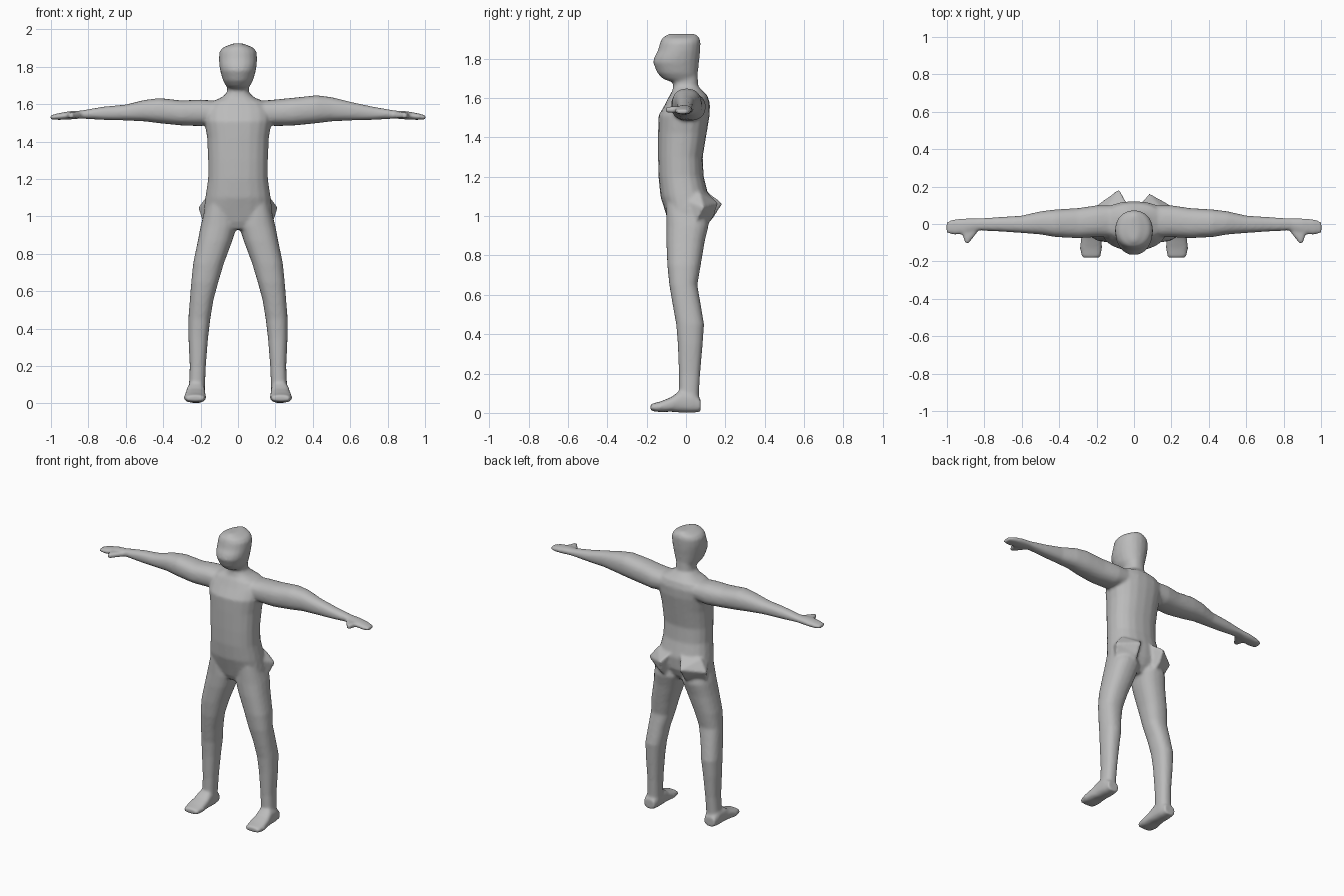
import bpy, bmesh, math
from mathutils import Vector

grey = bpy.data.materials.new("plain grey")
grey.diffuse_color = (0.5, 0.5, 0.5, 1)
parts = []


def finish(name, bm):
    bmesh.ops.recalc_face_normals(bm, faces=bm.faces)
    me = bpy.data.meshes.new(name)
    bm.to_mesh(me)
    bm.free()
    ob = bpy.data.objects.new(name, me)
    bpy.context.collection.objects.link(ob)
    parts.append(ob)


def loft(name, rows, axis="z", side=1, n=20, power=0.85):
    """Rows are (position, a_min, a_max, b_min, b_max); a, b are the other two axes."""
    bm = bmesh.new()
    rings = []
    for t, a0, a1, b0, b1 in rows:
        ring = []
        for i in range(n):
            w = 2 * math.pi * i / n
            c, s = math.cos(w), math.sin(w)
            a = (a0 + a1) / 2 + (a1 - a0) / 2 * math.copysign(abs(c) ** power, c)
            b = (b0 + b1) / 2 + (b1 - b0) / 2 * math.copysign(abs(s) ** power, s)
            p = {"z": (a * side, b, t), "x": (t * side, a, b), "y": (a * side, t, b)}[axis]
            ring.append(bm.verts.new(p))
        rings.append(ring)
    for r, q in zip(rings, rings[1:]):
        for i in range(n):
            j = (i + 1) % n
            bm.faces.new((r[i], r[j], q[j], q[i]))
    bm.faces.new(rings[0])
    bm.faces.new(rings[-1])
    finish(name, bm)


def hull(name, points):
    bm = bmesh.new()
    for p in points:
        bm.verts.new(p)
    res = bmesh.ops.convex_hull(bm, input=bm.verts)
    inner = [v for v in res["geom_interior"] if isinstance(v, bmesh.types.BMVert)]
    bmesh.ops.delete(bm, geom=inner, context="VERTS")
    finish(name, bm)


# Torso and neck
torso = [(0.93, 0.05, -0.07, 0.06), (0.97, 0.13, -0.09, 0.09), (1.02, 0.185, -0.105, 0.11),
         (1.1, 0.175, -0.13, 0.115), (1.2, 0.16, -0.14, 0.09), (1.3, 0.16, -0.142, 0.085),
         (1.42, 0.165, -0.142, 0.105), (1.51, 0.18, -0.14, 0.12), (1.57, 0.18, -0.105, 0.122),
         (1.61, 0.15, -0.085, 0.11), (1.635, 0.09, -0.07, 0.085), (1.66, 0.06, -0.065, 0.062),
         (1.72, 0.055, -0.07, 0.06)]
loft("torso", [(z, -w, w, f, b) for z, w, f, b in torso])

# Head
head = [(1.68, 0.05, -0.07, 0.055), (1.695, 0.062, -0.115, 0.058), (1.725, 0.08, -0.145, 0.06),
        (1.78, 0.096, -0.168, 0.066), (1.81, 0.1, -0.16, 0.07), (1.84, 0.102, -0.143, 0.072),
        (1.88, 0.1, -0.132, 0.074), (1.903, 0.082, -0.122, 0.07), (1.925, 0.025, -0.09, 0.05)]
loft("head", [(z, -w, w, f, b) for z, w, f, b in head], power=0.95)

leg = [(1.06, 0.03, 0.17, -0.1, 0.1), (0.95, 0.005, 0.2, -0.1, 0.115), (0.87, 0.03, 0.215, -0.1, 0.095),
       (0.75, 0.075, 0.24, -0.095, 0.075), (0.65, 0.105, 0.25, -0.085, 0.058), (0.55, 0.132, 0.258, -0.068, 0.075),
       (0.45, 0.148, 0.266, -0.05, 0.092), (0.35, 0.16, 0.265, -0.042, 0.085), (0.2, 0.172, 0.258, -0.036, 0.072),
       (0.1, 0.176, 0.262, -0.036, 0.066), (0.02, 0.18, 0.27, -0.03, 0.066)]
foot = [(0.074, 0.185, 0.265, 0.006, 0.07), (0.03, 0.176, 0.272, 0, 0.11), (-0.035, 0.175, 0.276, 0.002, 0.11),
        (-0.075, 0.173, 0.283, 0.006, 0.08), (-0.13, 0.17, 0.29, 0.004, 0.058), (-0.18, 0.18, 0.278, 0.01, 0.045)]
arm = [(0.08, -0.07, 0.1, 1.5, 1.615), (0.2, -0.07, 0.1, 1.483, 1.625), (0.3, -0.076, 0.085, 1.486, 1.635),
       (0.42, -0.07, 0.078, 1.498, 1.648), (0.5, -0.056, 0.068, 1.508, 1.638), (0.6, -0.048, 0.045, 1.513, 1.613),
       (0.72, -0.04, 0.037, 1.516, 1.587), (0.84, -0.034, 0.03, 1.523, 1.566), (0.9, -0.052, 0.03, 1.518, 1.563),
       (0.96, -0.058, 0.027, 1.516, 1.552), (1.004, -0.05, 0.012, 1.519, 1.54)]

for side, label in ((1, "left"), (-1, "right")):
    loft(label + "_leg", leg, side=side)
    loft(label + "_foot", foot, "y", side, power=0.75)
    # The two upper arms differ slightly in fullness
    drop = 0.015 if side < 0 else 0
    loft(label + "_arm", [(x, a, b, c, d - (drop if 0.25 < x < 0.65 else 0)) for x, a, b, c, d in arm], "x", side)
    # Thumb
    hull(label + "_thumb", [(side * x, y, z) for x, y in
                            ((0.82, -0.02), (0.865, -0.066), (0.885, -0.105), (0.905, -0.1), (0.895, -0.07), (0.92, -0.03))
                            for z in (1.525, 1.556)])
    # Angular buttock with a pointed hip corner
    back = 0.165 if side > 0 else 0.188
    hull(label + "_buttock", [(side * x, y, z) for x, y, z in
                              ((0.03, 0.1, 1.13), (0.08, back, 1.065), (0.215, 0.09, 1.045), (0.16, 0.07, 1.12),
                               (0.19, 0.05, 0.97), (0.07, 0.09, 0.93), (0.05, 0.02, 1.05), (0.09, 0.14, 0.99),
                               (0.17, 0.0, 1.08))])

# Merge all parts into one continuous skin
bpy.ops.object.select_all(action="DESELECT")
for ob in parts:
    ob.select_set(True)
body = parts[0]
bpy.context.view_layer.objects.active = body
bpy.ops.object.join()
body.name = "body"
skin = body.modifiers.new("skin", "REMESH")
skin.mode = "VOXEL"
skin.voxel_size = 0.009
soften = body.modifiers.new("soften", "SMOOTH")
soften.factor = 0.5
soften.iterations = 6
for m in ("skin", "soften"):
    bpy.ops.object.modifier_apply(modifier=m)
body.data.materials.clear()
body.data.materials.append(grey)
bpy.ops.object.shade_smooth()
